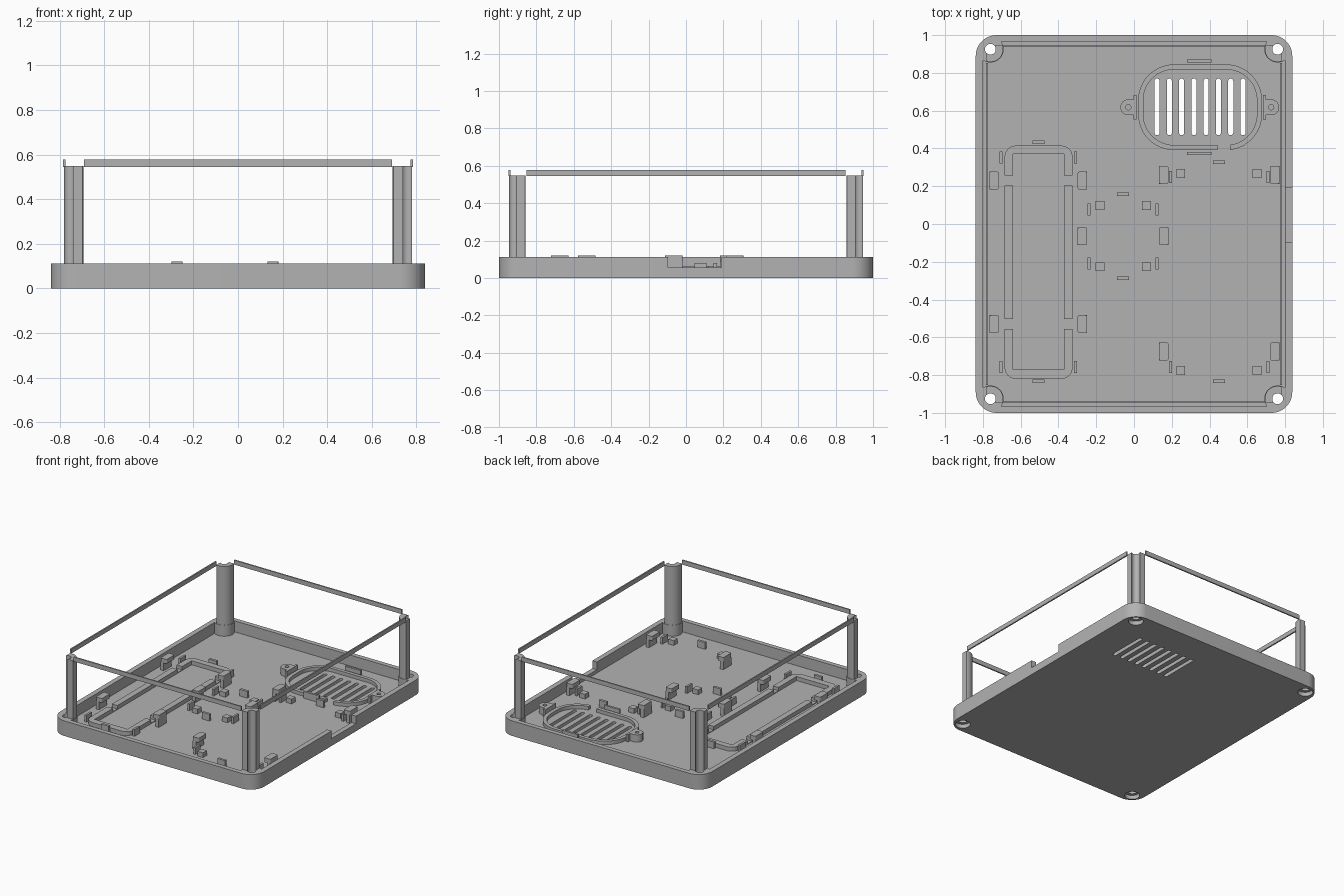
import bpy, bmesh, math

if "Cube" in bpy.data.objects:
    bpy.data.objects.remove(bpy.data.objects["Cube"])

grey = bpy.data.materials.new("plain_grey")
grey.diffuse_color = (0.45, 0.45, 0.45, 1)
grey.use_nodes = True
grey.node_tree.nodes["Principled BSDF"].inputs["Base Color"].default_value = grey.diffuse_color
FLOOR = 0.03
HX, HY = 0.76, 0.925            # screw centres


def prism(name, pts, z0, z1):
    """Extrude a closed outline between two heights."""
    bm = bmesh.new()
    f = bm.faces.new([bm.verts.new((x, y, z0)) for x, y in pts])
    r = bmesh.ops.extrude_face_region(bm, geom=[f])
    vs = [e for e in r["geom"] if isinstance(e, bmesh.types.BMVert)]
    bmesh.ops.translate(bm, verts=vs, vec=(0, 0, z1 - z0))
    bmesh.ops.recalc_face_normals(bm, faces=bm.faces)
    me = bpy.data.meshes.new(name)
    bm.to_mesh(me)
    bm.free()
    ob = bpy.data.objects.new(name, me)
    me.materials.append(grey)
    bpy.context.collection.objects.link(ob)
    return ob


def arc(cx, cy, r, a0, a1, n=12):
    return [(cx + r * math.cos(math.radians(a0 + (a1 - a0) * i / n)),
             cy + r * math.sin(math.radians(a0 + (a1 - a0) * i / n))) for i in range(n + 1)]


def rounded(cx, cy, hx, hy, r, n=8):
    pts = []
    for k, (sx, sy) in enumerate([(1, 1), (-1, 1), (-1, -1), (1, -1)]):
        pts += arc(cx + sx * (hx - r), cy + sy * (hy - r), r, k * 90, k * 90 + 90, n)
    return pts


def circle(cx, cy, r, n=32):
    return arc(cx, cy, r, 0, 360, n)[:-1]


def rect(cx, cy, hx, hy):
    return [(cx - hx, cy - hy), (cx + hx, cy - hy), (cx + hx, cy + hy), (cx - hx, cy + hy)]


def box(name, cx, cy, hx, hy, z0, z1):
    return prism(name, rect(cx, cy, hx, hy), z0, z1)


def cut(ob, cutters):
    for c in cutters:
        m = ob.modifiers.new("cut", "BOOLEAN")
        m.operation, m.solver, m.object = "DIFFERENCE", "EXACT", c
        bpy.context.view_layer.objects.active = ob
        bpy.ops.object.modifier_apply(modifier=m.name)
        bpy.data.objects.remove(c)


def smooth(ob):
    bpy.ops.object.select_all(action="DESELECT")
    ob.select_set(True)
    bpy.context.view_layer.objects.active = ob
    bpy.ops.object.shade_smooth_by_angle(angle=math.radians(30))


CORNERS = [(1, 1), (-1, 1), (-1, -1), (1, -1)]

# tray with cavity that leaves round screw bosses in the corners
tray = prism("tray", rounded(0, 0, 0.838, 1.0, 0.11, 12), 0, 0.112)
cavity = []
for sx, sy in CORNERS:
    a = [(sx * x, sy * y) for x, y in arc(HX, HY, 0.07, 305, 145, 16)]
    cavity += a if sx * sy > 0 else a[::-1]
cutters = [prism("cavity", cavity, FLOOR, 0.3),
           box("side_notch", 0.84, 0.047, 0.08, 0.143, 0.055, 0.3)]
for sx, sy in CORNERS:
    cutters += [prism("screw_hole", circle(sx * HX, sy * HY, 0.029), -0.1, 0.3),
                prism("counterbore", circle(sx * HX, sy * HY, 0.052), -0.1, 0.03)]
for i in range(8):
    cutters.append(prism("vent_slot", rounded(0.122 + 0.065 * i, 0.62, 0.0135, 0.15, 0.0134, 5), -0.1, 0.2))
cut(tray, cutters)
smooth(tray)

# open-channel corner posts
for sx, sy in CORNERS:
    prof = arc(HX, HY, 0.067, -72.6, -197.4, 20) + arc(HX, HY, 0.028, 134.4, 315.6, 14)
    smooth(prism("corner_post", [(sx * x, sy * y) for x, y in prof], 0.11, 0.548))

# thin upper rails
for s in (1, -1):
    box("long_rail", s * 0.779, 0, 0.005, 0.853, 0.545, 0.578)
    box("short_rail", 0, s * 0.943, 0.69, 0.005, 0.545, 0.578)

# speaker surround with a cable gap
ring = prism("speaker_ring", rounded(0.35, 0.618, 0.328, 0.227, 0.19, 12), FLOOR - 0.002, 0.056)
cut(ring, [prism("ring_inside", rounded(0.35, 0.618, 0.301, 0.2, 0.163, 12), 0, 0.2),
           box("ring_gap", 0.476, 0.39, 0.033, 0.05, 0, 0.2)])
smooth(ring)
for s in (1, -1):
    box("speaker_stop", 0.345, 0.619 + s * 0.245, 0.064, 0.008, FLOOR, 0.08)
    # screw ear with its backing plate
    cx = 0.348 + s * 0.378
    ear = prism("speaker_ear", [(cx - s * 0.04, 0.66), (cx - s * 0.04, 0.576)] +
                [(cx + s * x, 0.618 + y) for x, y in arc(0, 0, 0.042, -90, 90, 14)], FLOOR, 0.085)
    cut(ear, [prism("ear_hole", circle(cx, 0.618, 0.014, 20), 0.045, 0.2)])
    smooth(ear)
    box("ear_plate", 0.348 + s * 0.342, 0.618, 0.008, 0.065, FLOOR, 0.085)

# display frame, broken where the clips pull in
frame = prism("display_frame", rounded(-0.505, -0.2025, 0.18, 0.6175, 0.06), FLOOR - 0.002, 0.06)
cut(frame, [box("frame_inside", -0.505, -0.2, 0.135, 0.57, 0, 0.2),
            box("frame_gap", -0.505, 0.23, 0.3, 0.027, 0.035, 0.2),
            box("frame_gap", -0.505, -0.53, 0.3, 0.027, 0.035, 0.2)])
smooth(frame)

# snap clips: column, foot and overhanging head; last value is the side the hook faces
for x, y, d in [(-0.74, 0.23, 1), (-0.273, 0.23, -1), (-0.273, -0.065, 1), (-0.74, -0.53, 1),
                (-0.273, -0.53, -1), (0.157, 0.26, 1), (0.745, 0.26, -1), (0.157, -0.065, -1),
                (0.157, -0.675, 1), (0.745, -0.675, -1)]:
    box("clip_column", x - d * 0.012, y, 0.013, 0.047, FLOOR, 0.09)
    prism("clip_head", rounded(x, y, 0.025, 0.047, 0.008, 3), 0.088, 0.12)

# square standoffs
for x, y in [(0.248, 0.267), (0.651, 0.267), (-0.18, 0.098), (0.066, 0.098), (-0.18, -0.227),
             (0.066, -0.227), (0.248, -0.776), (0.651, -0.776)]:
    box("standoff", x, y, 0.023, 0.023, FLOOR, 0.065)

# thin locating plates around each board: x edges, y edges and side plate rows
for xa, xb, ya, yb, ra, rb in [(0.193, 0.709, -0.833, 0.326, -0.757, 0.249),
                               (-0.239, 0.123, -0.288, 0.157, -0.21, 0.077),
                               (-0.704, -0.309, -0.833, 0.432, -0.756, 0.352)]:
    for y in (ya, yb):
        box("end_plate", (xa + xb) / 2, y, 0.032, 0.009, FLOOR, 0.08)
    for x in (xa, xb):
        for y in (ra, rb):
            box("side_plate", x, y, 0.008, 0.032, FLOOR, 0.08)
